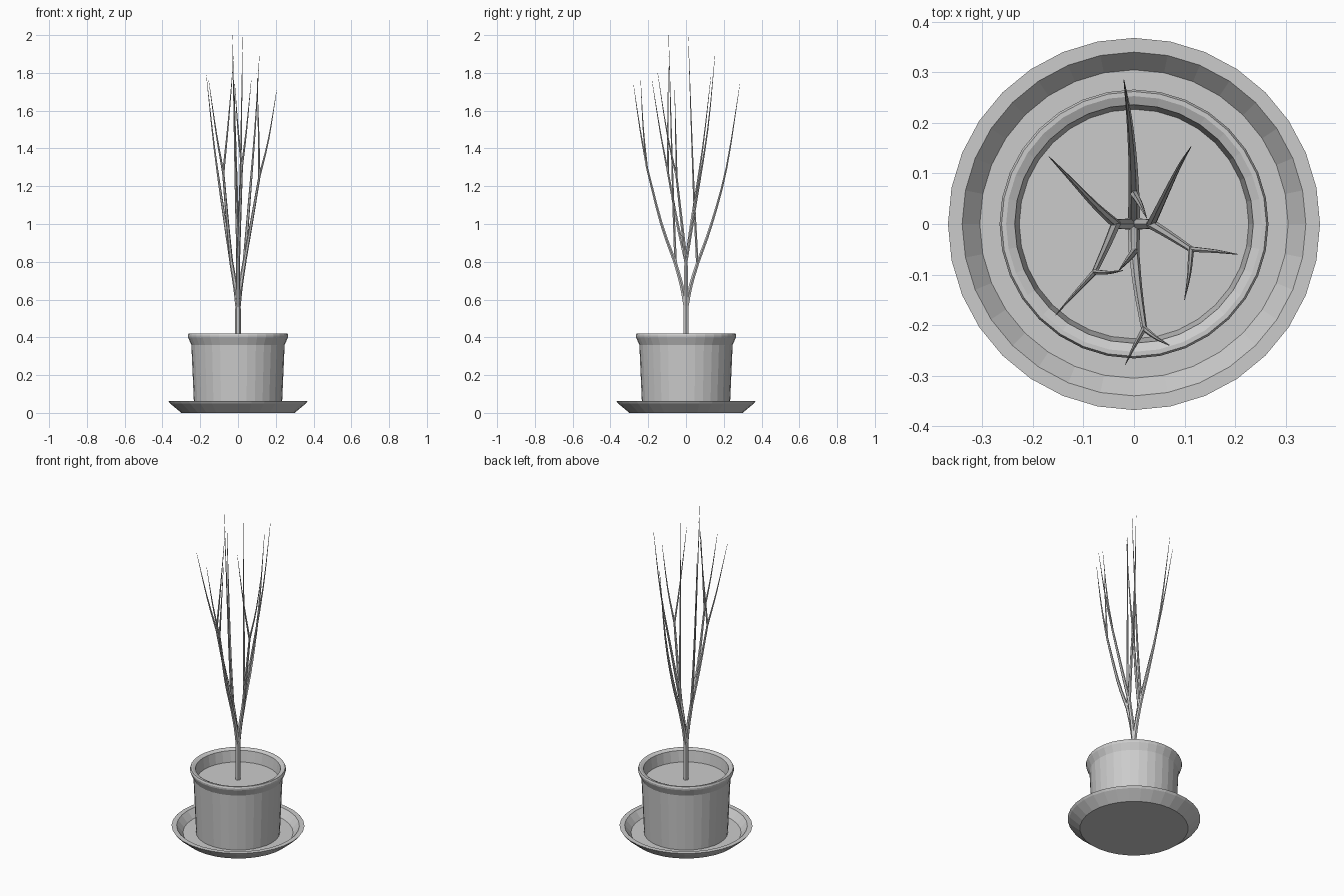
import bpy, bmesh, math
from mathutils import Vector

if "Cube" in bpy.data.objects:
    bpy.data.objects.remove(bpy.data.objects["Cube"])

grey = bpy.data.materials.new("plain_grey")
grey.diffuse_color = (0.6, 0.6, 0.6, 1)
grey.use_nodes = True
grey.node_tree.nodes["Principled BSDF"].inputs["Base Color"].default_value = grey.diffuse_color


def finish(name, bm):
    bmesh.ops.recalc_face_normals(bm, faces=bm.faces)
    me = bpy.data.meshes.new(name)
    bm.to_mesh(me)
    bm.free()
    me.materials.append(grey)
    ob = bpy.data.objects.new(name, me)
    bpy.context.collection.objects.link(ob)
    return ob


def loft(name, rings, sides):
    """Join horizontal rings (centre, radius) and cap both ends."""
    bm = bmesh.new()
    loops = []
    for (x, y, z), r in rings:
        loops.append([bm.verts.new((x + r * math.cos(math.tau * i / sides),
                                    y + r * math.sin(math.tau * i / sides), z))
                      for i in range(sides)])
    for a, b in zip(loops, loops[1:]):
        for i in range(sides):
            j = (i + 1) % sides
            bm.faces.new((a[i], a[j], b[j], b[i]))
    bm.faces.new(loops[0])
    bm.faces.new(loops[-1])
    return finish(name, bm)


def turned(name, profile):
    return loft(name, [((0, 0, z), r) for r, z in profile], 32)


def branch(name, points, r0, r1):
    """Tapered branch through points, rounded with a Catmull-Rom path."""
    p = [Vector(q) for q in points]
    p = [2 * p[0] - p[1]] + p + [2 * p[-1] - p[-2]]
    path = []
    for k in range(1, len(p) - 2):
        a, b, c, d = p[k - 1:k + 3]
        for s in range(3):
            t = s / 3
            path.append(0.5 * (2 * b + (c - a) * t + (2 * a - 5 * b + 4 * c - d) * t ** 2
                               + (3 * b - a - 3 * c + d) * t ** 3))
    path.append(p[-2])
    z0, z1 = path[0].z, path[-1].z
    loft(name, [(q, r0 + (r1 - r0) * (q.z - z0) / (z1 - z0)) for q in path], 6)


# Saucer, pot with flared rim, soil disc inside
turned("saucer", [(0.30, 0), (0.36, 0.05), (0.368, 0.062), (0.34, 0.062), (0.305, 0.02)])
turned("pot", [(0.232, 0.02), (0.247, 0.36), (0.265, 0.40), (0.266, 0.41), (0.262, 0.42),
               (0.253, 0.42), (0.236, 0.412), (0.227, 0.345)])

# Trunk and four main limbs
branch("trunk", [(0, 0, 0.34), (0, 0, 0.45), (0, 0, 0.58)], 0.015, 0.0145)
right, left = (0.034, 0, 0.80), (-0.036, 0, 0.80)
back, front = (0, 0.06, 0.79), (0, -0.055, 0.79)
for name, end in (("right", right), ("left", left), ("back", back), ("front", front)):
    mid = (end[0] * 0.4, end[1] * 0.4, 0.67)
    branch(name + "_limb", [(0, 0, 0.55), mid, end], 0.013, 0.0105)

# Long branches: start, way points, tip
fork_r, fork_l, fork_f = (0.113, -0.05, 1.25), (-0.078, -0.095, 1.27), (0.02, -0.207, 1.30)
branch("back_branch", [back, (-0.003, 0.135, 1.0), (-0.01, 0.215, 1.3), (-0.02, 0.285, 1.74)], 0.0105, 0.0008)
branch("back_upright_branch", [back, (0.012, 0.04, 1.2), (0.025, 0.012, 1.99)], 0.008, 0.0008)
branch("back_right_branch", [right, (0.058, 0.05, 1.1), (0.09, 0.115, 1.5), (0.113, 0.153, 1.89)], 0.0095, 0.0008)
branch("back_left_branch", [left, (-0.075, 0.035, 1.05), (-0.125, 0.088, 1.4), (-0.168, 0.133, 1.79)], 0.0095, 0.0008)
branch("right_branch", [right, (0.07, -0.022, 1.0), fork_r], 0.010, 0.006)
branch("left_branch", [left, (-0.055, -0.045, 1.0), fork_l], 0.010, 0.006)
branch("front_branch", [front, (0.008, -0.13, 1.0), fork_f], 0.0105, 0.006)
branch("front_upright_branch", [front, (-0.012, -0.07, 1.2), (-0.03, -0.092, 2.0)], 0.008, 0.0008)

# Thin twigs from the three forks
for name, start, mid, tip in (
        ("right_outer", fork_r, (0.162, -0.054, 1.45), (0.205, -0.06, 1.71)),
        ("right_inner", fork_r, (0.109, -0.10, 1.48), (0.10, -0.15, 1.80)),
        ("left_outer", fork_l, (-0.115, -0.135, 1.48), (-0.155, -0.18, 1.76)),
        ("left_inner", fork_l, (-0.05, -0.096, 1.55), (-0.022, -0.092, 1.89)),
        ("front_left", fork_f, (0.0, -0.243, 1.50), (-0.017, -0.278, 1.74)),
        ("front_right", fork_f, (0.045, -0.226, 1.50), (0.07, -0.24, 1.76))):
    branch(name + "_twig", [start, mid, tip], 0.006, 0.0008)
